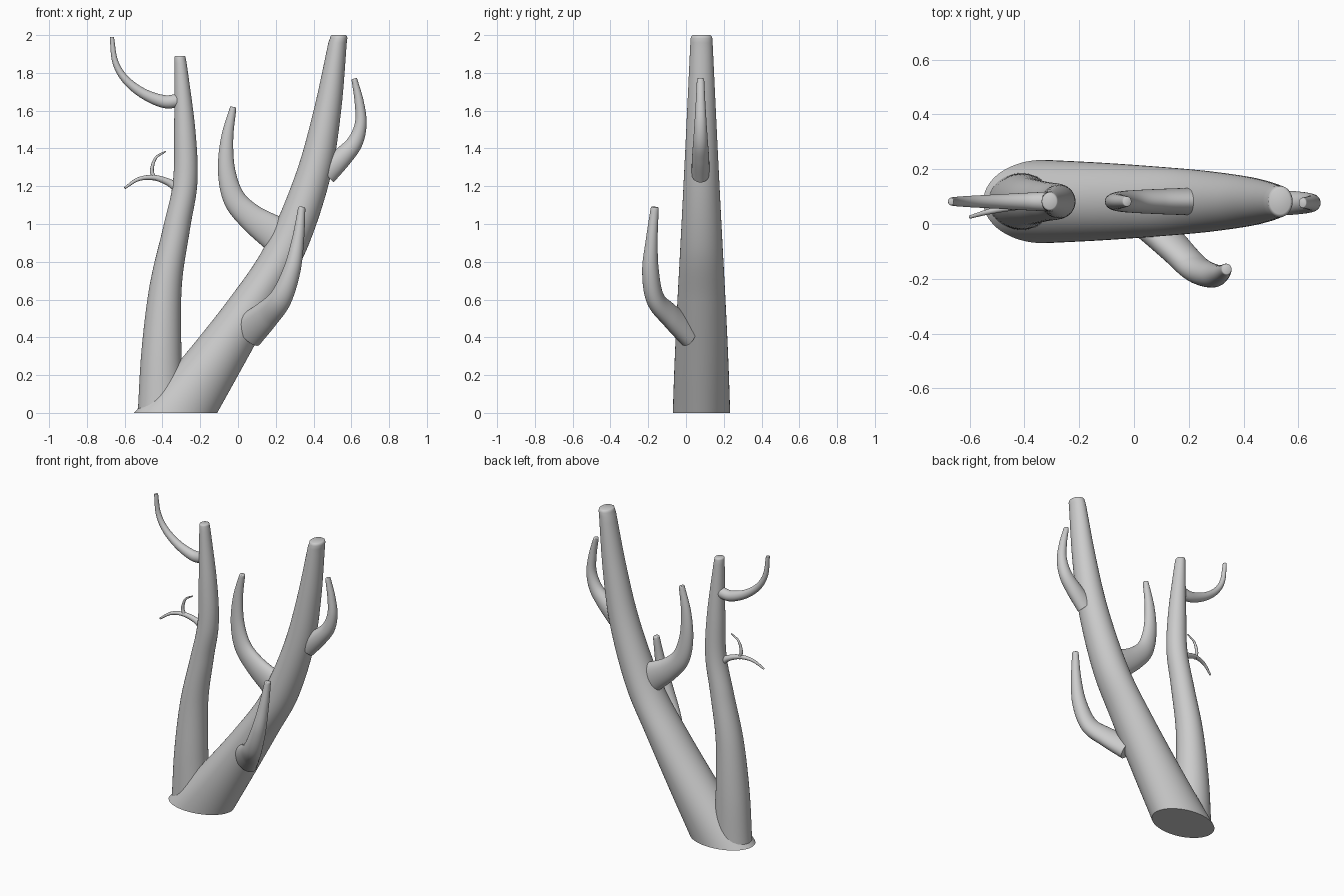
import bpy, bmesh, math
from mathutils import Vector


def spline(rows, steps):
    """Catmull-Rom samples through rows of numbers."""
    p = [Vector(r) for r in rows]
    p = [2 * p[0] - p[1]] + p + [2 * p[-1] - p[-2]]
    out = []
    for i in range(1, len(p) - 2):
        a, b, c, d = p[i - 1:i + 3]
        for k in range(steps):
            t = k / steps
            out.append(0.5 * (2 * b + (c - a) * t + (2 * a - 5 * b + 4 * c - d) * t * t
                              + (3 * b - a - 3 * c + d) * t ** 3))
    out.append(p[-2])
    return out


def limb(name, rows, level=False, sides=40, steps=10):
    """Tapered elliptical tube; each row is x, y, z, in-plane radius, depth radius."""
    s = spline(rows, steps)
    rings = []
    for i, v in enumerate(s):
        c = Vector(v[:3])
        t = Vector(s[min(i + 1, len(s) - 1)][:3]) - Vector(s[max(i - 1, 0)][:3])
        t.normalize()
        if level:
            t = Vector((0, 0, 1))
        rings.append((c, t, v[3], v[4]))
    # softly rounded tip
    c, t, a, b = rings[-1]
    rings[-1] = (c - t * a * 0.35, t, a, b)
    rings += [(c - t * a * 0.1, t, a * 0.94, b * 0.94), (c, t, a * 0.8, b * 0.8)]
    bm = bmesh.new()
    loops = []
    for c, t, a, b in rings:
        side = Vector((0, 1, 0))
        side = (side - t * side.dot(t)).normalized()
        across = side.cross(t)
        loops.append([bm.verts.new(c + across * a * math.cos(w) + side * b * math.sin(w))
                      for w in (2 * math.pi * k / sides for k in range(sides))])
    for lo, hi in zip(loops, loops[1:]):
        for k in range(sides):
            n = (k + 1) % sides
            bm.faces.new((lo[k], lo[n], hi[n], hi[k]))
    bm.faces.new(loops[0][::-1])
    bm.faces.new(loops[-1])
    bmesh.ops.recalc_face_normals(bm, faces=bm.faces)
    me = bpy.data.meshes.new(name)
    bm.to_mesh(me)
    bm.free()
    ob = bpy.data.objects.new(name, me)
    bpy.context.collection.objects.link(ob)
    bpy.ops.object.select_all(action='DESELECT')
    ob.select_set(True)
    bpy.context.view_layer.objects.active = ob
    bpy.ops.object.shade_smooth_by_angle(angle=math.radians(50))
    return ob


Y = 0.082

# Leaning main trunk, cut level at both ends
limb("main_trunk", [
    (-0.33, Y, 0.0, 0.22, 0.152), (-0.13, Y, 0.28, 0.175, 0.142),
    (0.085, Y, 0.6, 0.135, 0.127), (0.255, Y, 0.88, 0.115, 0.112),
    (0.395, Y, 1.25, 0.095, 0.093), (0.473, Y, 1.6, 0.073, 0.076),
    (0.533, Y, 2.0, 0.046, 0.057)], level=True, sides=64)

# Upright second trunk
limb("second_trunk", [
    (-0.41, Y, 0.015, 0.12, 0.105), (-0.405, Y, 0.34, 0.105, 0.1),
    (-0.382, Y, 0.68, 0.085, 0.085), (-0.325, Y, 0.98, 0.072, 0.072),
    (-0.28, Y, 1.22, 0.065, 0.065), (-0.282, Y, 1.5, 0.056, 0.056),
    (-0.307, Y, 1.89, 0.03, 0.034)], level=True, sides=48)

# Branches on the second trunk
limb("upper_left_branch", [
    (-0.31, Y, 1.655, 0.036, 0.036), (-0.39, Y, 1.648, 0.034, 0.032),
    (-0.5, Y, 1.69, 0.027, 0.026), (-0.595, Y, 1.765, 0.021, 0.021),
    (-0.65, Y, 1.86, 0.016, 0.017), (-0.668, Y, 1.99, 0.011, 0.014)])
limb("lower_left_twig", [
    (-0.31, 0.08, 1.18, 0.026, 0.024), (-0.37, 0.075, 1.222, 0.019, 0.018),
    (-0.45, 0.062, 1.246, 0.014, 0.014), (-0.53, 0.045, 1.236, 0.01, 0.01),
    (-0.6, 0.025, 1.19, 0.006, 0.006)], sides=24)
limb("side_twig", [
    (-0.44, 0.063, 1.235, 0.012, 0.012), (-0.456, 0.063, 1.285, 0.01, 0.01),
    (-0.435, 0.063, 1.35, 0.007, 0.007), (-0.382, 0.063, 1.385, 0.004, 0.004)], sides=24)

# Branches on the main trunk
limb("middle_branch", [
    (0.2, Y, 0.945, 0.095, 0.05), (0.07, Y, 1.035, 0.072, 0.045),
    (-0.02, Y, 1.135, 0.059, 0.04), (-0.06, Y, 1.28, 0.046, 0.034),
    (-0.058, Y, 1.45, 0.033, 0.027), (-0.025, Y, 1.62, 0.017, 0.019)])
limb("right_branch", [
    (0.46, Y - 0.005, 1.27, 0.068, 0.048), (0.555, Y - 0.005, 1.357, 0.053, 0.045),
    (0.62, Y - 0.005, 1.435, 0.042, 0.039), (0.65, Y - 0.005, 1.535, 0.031, 0.032),
    (0.641, Y - 0.005, 1.65, 0.024, 0.025), (0.615, Y - 0.005, 1.77, 0.015, 0.019)])
limb("front_branch", [
    (0.05, 0.01, 0.43, 0.095, 0.06), (0.145, -0.085, 0.515, 0.075, 0.052),
    (0.225, -0.163, 0.605, 0.06, 0.049), (0.285, -0.188, 0.755, 0.046, 0.044),
    (0.318, -0.181, 0.92, 0.032, 0.031), (0.338, -0.165, 1.09, 0.019, 0.021)])
